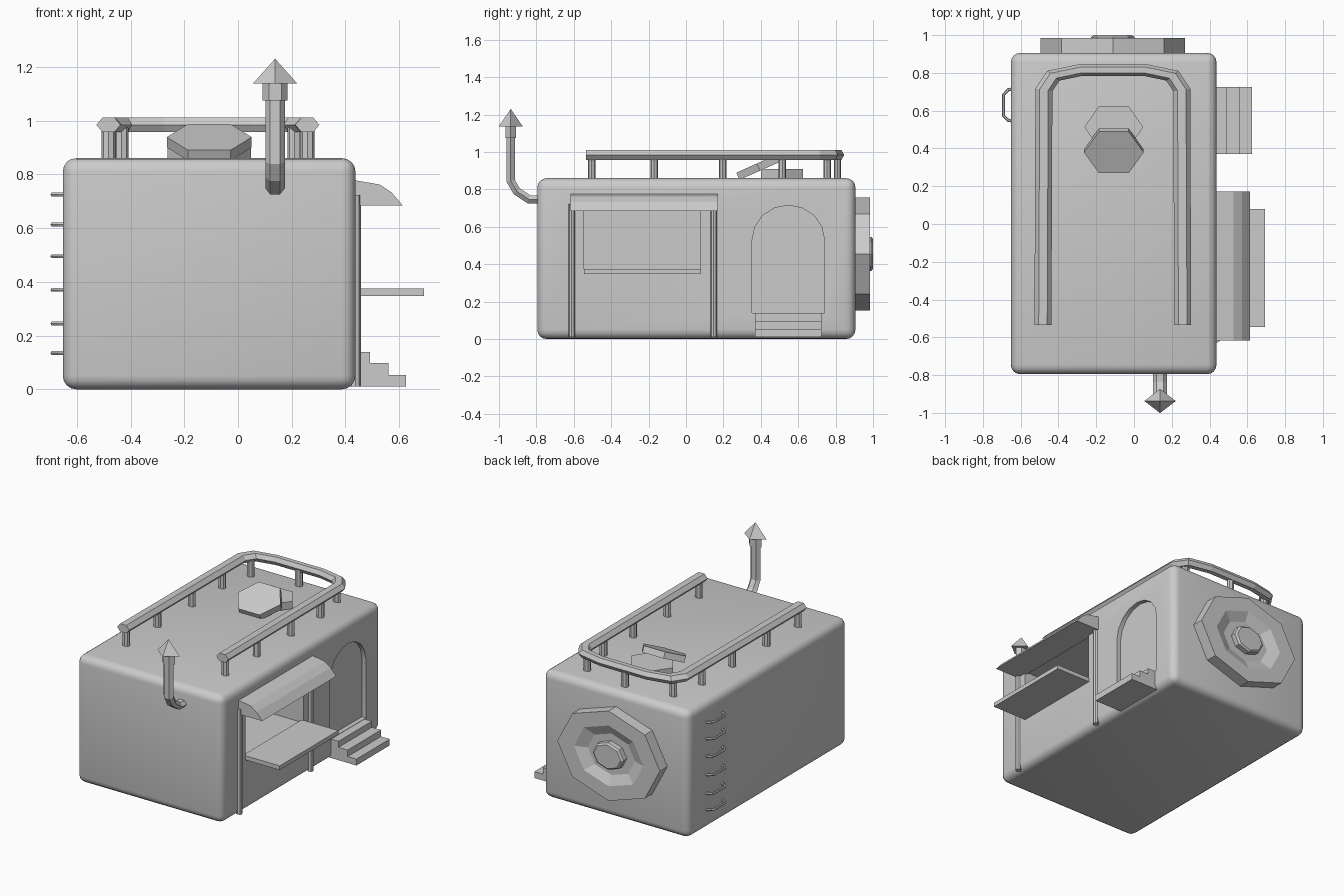
import bpy, bmesh
from math import sin, cos, pi, radians
from mathutils import Vector, Matrix

if "Cube" in bpy.data.objects:
    bpy.data.objects.remove(bpy.data.objects["Cube"])


def finish(name, bm):
    bmesh.ops.recalc_face_normals(bm, faces=bm.faces)
    me = bpy.data.meshes.new(name)
    bm.to_mesh(me)
    bm.free()
    ob = bpy.data.objects.new(name, me)
    bpy.context.collection.objects.link(ob)
    return ob


def box(name, x0, x1, y0, y1, z0, z1, bevel=0):
    bm = bmesh.new()
    bmesh.ops.create_cube(bm, size=1)
    for v in bm.verts:
        v.co = ((x0 + x1) / 2 + v.co.x * (x1 - x0), (y0 + y1) / 2 + v.co.y * (y1 - y0),
                (z0 + z1) / 2 + v.co.z * (z1 - z0))
    if bevel:
        bmesh.ops.bevel(bm, geom=bm.edges[:], offset=bevel, segments=4, profile=0.5, affect='EDGES')
    return finish(name, bm)


def extrude(name, verts, offset):
    bm = bmesh.new()
    f = bm.faces.new([bm.verts.new(v) for v in verts])
    r = bmesh.ops.extrude_face_region(bm, geom=[f], use_keep_orig=True)
    bmesh.ops.translate(bm, vec=offset, verts=[g for g in r['geom'] if isinstance(g, bmesh.types.BMVert)])
    return finish(name, bm)


def bridge(bm, rings):
    n = len(rings[0])
    for a, b in zip(rings, rings[1:]):
        for i in range(n):
            bm.faces.new((a[i], a[(i + 1) % n], b[(i + 1) % n], b[i]))
    bm.faces.new(rings[0])
    bm.faces.new(rings[-1])


def tube(name, path, r, ref, sides=6, phase=0, xscale=1):
    # mitred sweep along a planar path; ref is the plane normal
    bm, rings = bmesh.new(), []
    pts, ref = [Vector((p[0] / xscale, p[1], p[2])) for p in path], Vector(ref)
    for i, p in enumerate(pts):
        d0 = (p - pts[i - 1]).normalized() if i else (pts[1] - p).normalized()
        d1 = (pts[i + 1] - p).normalized() if i < len(pts) - 1 else d0
        t = (d0 + d1).normalized()
        a = t.cross(ref).normalized() / t.dot(d0)
        ring = []
        for k in range(sides):
            w = phase + 2 * pi * k / sides
            q = p + r * (a * cos(w) + ref * sin(w))
            ring.append(bm.verts.new((q.x * xscale, q.y, q.z)))
        rings.append(ring)
    bridge(bm, rings)
    return finish(name, bm)


def cone(name, c, rx, ry, z0, z1, sides=6, top=1):
    bm = bmesh.new()
    bmesh.ops.create_cone(bm, cap_ends=True, segments=sides, radius1=1, radius2=top, depth=z1 - z0,
                          matrix=Matrix.Rotation(pi / 2, 4, 'Z'))
    for v in bm.verts:
        v.co = (c[0] + v.co.x * rx, c[1] + v.co.y * ry, (z0 + z1) / 2 + v.co.z)
    return finish(name, bm)


def cut(ob, cutter):
    m = ob.modifiers.new("cut", 'BOOLEAN')
    m.operation, m.solver, m.object = 'DIFFERENCE', 'EXACT', cutter
    dg = bpy.context.evaluated_depsgraph_get()
    me = bpy.data.meshes.new_from_object(ob.evaluated_get(dg))
    ob.modifiers.clear()
    ob.data = me
    bpy.data.objects.remove(cutter)


SIDE = 0.437

# rounded body with serving window and arched door recess
body = box("body", -0.652, SIDE, -0.795, 0.906, 0, 0.86, bevel=0.05)
cut(body, box("window_cutter", -0.1, 0.6, -0.545, 0.075, 0.36, 0.695))
arch = [(0.354, 0.14), (0.74, 0.14)] + [(0.547 + 0.193 * cos(pi * k / 8), 0.53 + 0.185 * sin(pi * k / 8))
                                        for k in range(9)]
cut(body, extrude("door_cutter", [(SIDE - 0.03, y, z) for y, z in arch], (0.2, 0, 0)))
bpy.context.view_layer.objects.active = body
body.select_set(True)
bpy.ops.object.shade_smooth_by_angle(angle=radians(35))

# awning, its posts and the counter
awning = [(0.42, 0.777), (0.445, 0.776), (0.527, 0.762), (0.572, 0.732), (0.613, 0.684), (0.42, 0.684)]
extrude("awning", [(x, -0.618, z) for x, z in awning], (0, 0.79, 0))
for i, y in enumerate((-0.611, 0.148)):
    cone(f"awning_post_{i}", (SIDE, y), 0.02, 0.018, 0.01, 0.722, 8)
box("counter", 0.42, 0.693, -0.545, 0.08, 0.347, 0.375)

# door steps
steps = [(0.42, 0.01), (0.625, 0.01), (0.625, 0.053), (0.56, 0.053), (0.56, 0.097),
         (0.492, 0.097), (0.492, 0.138), (0.42, 0.138)]
extrude("door_steps", [(x, 0.37, z) for x, z in steps], (0, 0.355, 0))

# chimney pipe, collar and cap
CX, CY = 0.138, -0.937
tube("chimney_pipe", [(CX, -0.77, 0.747), (CX, -0.84, 0.747), (CX, -0.905, 0.79), (CX, CY, 0.845), (CX, CY, 1.09)],
     0.025, (1, 0, 0), 6, pi / 2, 1.45)
cone("chimney_collar", (CX, CY), 0.046, 0.032, 1.074, 1.137)
cone("chimney_cap", (CX, CY), 0.083, 0.064, 1.137, 1.23, 4, 0)

# roof rail and its posts, mirrored about MX
MX, RZ = -0.112, 0.984
half = [(0.37, -0.535), (0.365, 0.71), (0.315, 0.785), (0.17, 0.815)]
path = [(MX - x, y, RZ) for x, y in half] + [(MX + x, y, RZ) for x, y in reversed(half)]
tube("roof_rail", path, 0.031, (0, 0, 1), 6, 0, 1.45)
posts = [(s * x, y) for s in (-1, 1) for x, y in
         ((0.37, -0.504), (0.37, -0.17), (0.37, 0.196), (0.367, 0.515), (0.322, 0.755))] + [(0, 0.81)]
for i, (x, y) in enumerate(posts):
    cone(f"rail_post_{i}", (MX + x, y), 0.026, 0.02, 0.85, RZ, 8)


# roof hatch: base and tilted lid
def hexagon(rx, ry):
    return [(rx * cos(k * pi / 3), ry * sin(k * pi / 3) / sin(pi / 3), 0) for k in range(6)]


base = extrude("hatch_base", hexagon(0.156, 0.112), (0, 0, 0.06))
base.location = (-0.107, 0.513, 0.85)
lid = extrude("hatch_lid", hexagon(0.158, 0.12), (0, 0, 0.042))
lid.location = (-0.107, 0.396, 0.9)
lid.rotation_euler.x = radians(24)

# ladder rungs
for i, z in enumerate((0.135, 0.245, 0.37, 0.495, 0.613, 0.725)):
    tube(f"ladder_rung_{i}", [(-0.64, 0.715, z), (-0.665, 0.712, z), (-0.69, 0.685, z), (-0.69, 0.572, z),
                              (-0.665, 0.548, z), (-0.64, 0.545, z)], 0.008, (0, 0, 1))


# spare wheel and hub as eight-sided rings stacked along y
def wheel(name, profile):
    bm, rings = bmesh.new(), []
    for r, y in profile:
        rings.append([bm.verts.new((MX + 1.264 * r * cos(k * pi / 4), y, 0.455 + r * sin(k * pi / 4)))
                      for k in range(8)])
    bridge(bm, rings)
    return finish(name, bm)


wheel("spare_wheel", [(0.303, 0.895), (0.303, 0.985), (0.205, 0.985), (0.14, 0.955)])
wheel("wheel_hub", [(0.091, 0.94), (0.091, 0.99), (0.08, 1.0)])
